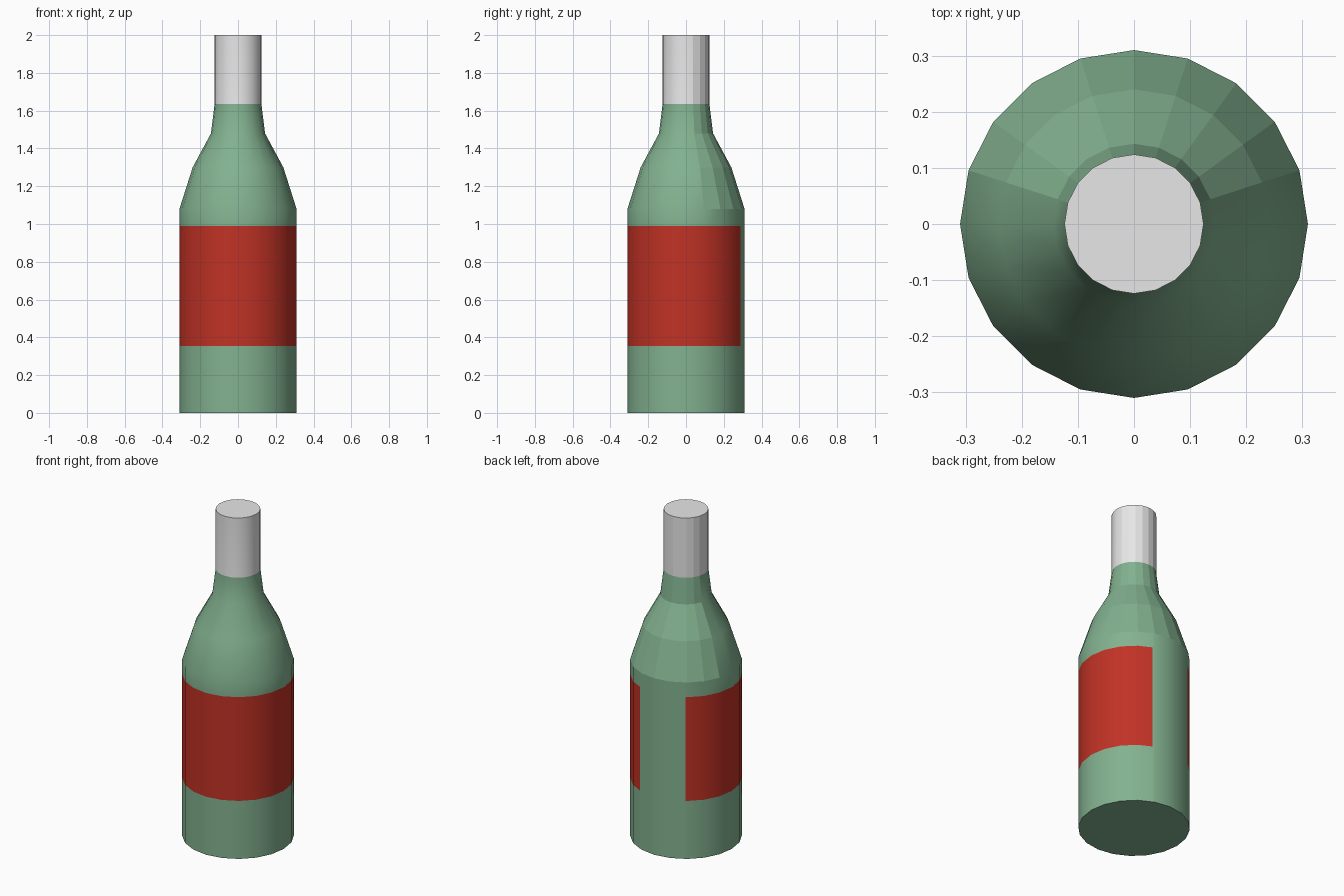
import bpy, bmesh, math

if "Cube" in bpy.data.objects:
    bpy.data.objects.remove(bpy.data.objects["Cube"])

SIDES = 20
STEP = 2 * math.pi / SIDES


def material(name, rgb):
    m = bpy.data.materials.new(name)
    m.diffuse_color = (*rgb, 1.0)
    m.use_nodes = True
    m.node_tree.nodes["Principled BSDF"].inputs["Base Color"].default_value = m.diffuse_color
    return m


# Profile (radius, height); rows at 0.355 and 0.99 bound the label
profile = [(0.31, 0.0), (0.31, 0.355), (0.31, 0.99), (0.31, 1.08),
           (0.24, 1.30), (0.143, 1.48), (0.124, 1.635), (0.124, 2.0)]
LABEL_ROW, FOIL_ROW, SHOULDER_ROW = 1, 6, 3

# Columns in units of one side; the two extra ones are the label's ends,
# lying on the flat sides so the outline stays 20-sided
LABEL_START, LABEL_END = 6.92, 3.86
columns = sorted(list(range(SIDES)) + [LABEL_START, LABEL_END])


def ring_point(t, r):
    i = math.floor(t)
    f = t - i
    a, b = i * STEP, (i + 1) * STEP
    return (r * ((1 - f) * math.cos(a) + f * math.cos(b)),
            r * ((1 - f) * math.sin(a) + f * math.sin(b)))


bm = bmesh.new()
rings = [[bm.verts.new((*ring_point(t, r), z)) for t in columns] for r, z in profile]
n = len(columns)

# Walls: green glass, red wrap-around label, silver neck foil
for row in range(len(profile) - 1):
    for c in range(n):
        d = (c + 1) % n
        f = bm.faces.new((rings[row][c], rings[row][d], rings[row + 1][d], rings[row + 1][c]))
        mid = (columns[c] + (columns[d] if d else SIDES)) / 2
        if row == LABEL_ROW and not LABEL_END < mid < LABEL_START:
            f.material_index = 1
        elif row >= FOIL_ROW:
            f.material_index = 2
        # the rear of the shoulder and neck is faceted, the rest is smooth
        f.smooth = not (row >= SHOULDER_ROW and 1 < mid < 9)

# Flat base and top
bm.faces.new(rings[0][::-1]).smooth = False
top = bm.faces.new(rings[-1])
top.smooth = False
top.material_index = 2

# Keep a hard edge wherever smooth meets flat
for e in bm.edges:
    a, b = e.link_faces
    e.smooth = a.smooth == b.smooth

mesh = bpy.data.meshes.new("bottle")
bm.to_mesh(mesh)
bm.free()
mesh.materials.append(material("green glass", (0.227, 0.445, 0.279)))
mesh.materials.append(material("red label", (0.533, 0.032, 0.019)))
mesh.materials.append(material("silver foil", (0.8, 0.8, 0.8)))
bottle = bpy.data.objects.new("bottle", mesh)
bpy.context.collection.objects.link(bottle)
